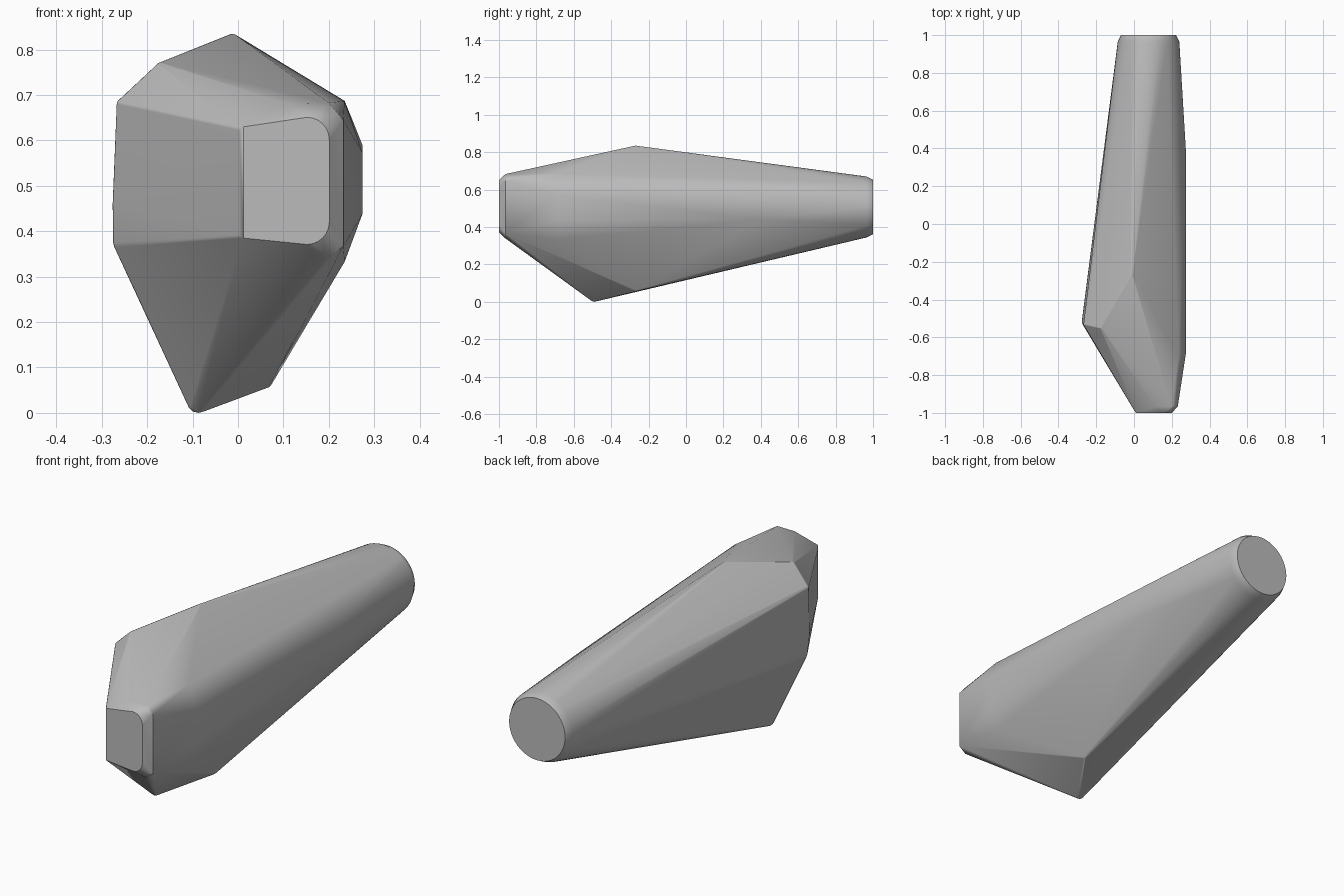
import bpy, bmesh, math
from mathutils import Vector

cube = bpy.data.objects.get("Cube")
if cube:
    bpy.data.objects.remove(cube, do_unlink=True)

grey = bpy.data.materials.new("plain grey")
grey.use_nodes = True
colour = (0.5, 0.5, 0.5, 1)
grey.diffuse_color = colour
grey.node_tree.nodes["Principled BSDF"].inputs["Base Color"].default_value = colour

points = []


def ring(x, y, z, radius, sides=48):
    """Circle facing along y."""
    for i in range(sides):
        a = math.tau * i / sides
        points.append(Vector((x + radius * math.cos(a), y, z + radius * math.sin(a))))


def rounded(x, y, z, radius):
    """Small ball of points that softens one corner of the hull."""
    for j in range(1, 6):
        lat = math.pi * (j / 6 - 0.5)
        for i in range(12):
            a = math.tau * i / 12
            points.append(Vector((x + radius * math.cos(lat) * math.cos(a),
                                  y + radius * math.cos(lat) * math.sin(a),
                                  z + radius * math.sin(lat))))
    points.append(Vector((x, y, z + radius)))
    points.append(Vector((x, y, z - radius)))


# Round tail end with its chamfer
ring(0.077, 1.0, 0.507, 0.146)
ring(0.077, 0.965, 0.507, 0.163)

# Nose plate: square at one side, round corners at the other
for x, z in ((0.012, 0.63), (0.012, 0.385)):
    points.append(Vector((x, -1, z)))
for z, start in ((0.602, 0), (0.42, -90)):
    for k in range(7):
        a = math.radians(start + 15 * k)
        points.append(Vector((0.152 + 0.049 * math.cos(a), -1, z + 0.049 * math.sin(a))))

# Nose chamfer
for p in ((0.003, -0.99, 0.622), (0.003, -0.99, 0.392), (0.11, -0.967, 0.681),
          (0.2, -0.965, 0.683), (0.232, -0.965, 0.645),
          (0.232, -0.965, 0.367), (0.195, -0.967, 0.34)):
    points.append(Vector(p))

# Faceted body corners
for x, y, z, r in ((-0.012, -0.27, 0.824, 0.011), (-0.17, -0.55, 0.762, 0.01),
                   (-0.255, -0.53, 0.68, 0.012), (-0.255, -0.505, 0.375, 0.02),
                   (-0.257, -0.52, 0.46, 0.019), (-0.087, -0.49, 0.025, 0.025),
                   (0.062, -0.27, 0.068, 0.013)):
    rounded(x, y, z, r)
for p in ((0.235, -0.7, 0.687), (0.235, -0.69, 0.333), (0.274, -0.69, 0.573),
          (0.274, -0.69, 0.438), (0.274, 0.4, 0.59), (0.274, 0.4, 0.438)):
    points.append(Vector(p))

# Wrap everything in one convex skin
bm = bmesh.new()
for p in points:
    bm.verts.new(p)
hull = bmesh.ops.convex_hull(bm, input=bm.verts)
spare = {v for v in hull["geom_interior"] + hull["geom_unused"]
         if isinstance(v, bmesh.types.BMVert) and not v.link_faces}
bmesh.ops.delete(bm, geom=list(spare), context='VERTS')
bmesh.ops.dissolve_limit(bm, angle_limit=math.radians(0.5), verts=bm.verts, edges=bm.edges)
bmesh.ops.recalc_face_normals(bm, faces=bm.faces)

mesh = bpy.data.meshes.new("faceted_body")
bm.to_mesh(mesh)
bm.free()
mesh.materials.append(grey)
body = bpy.data.objects.new("faceted_body", mesh)
bpy.context.collection.objects.link(body)
bpy.ops.object.select_all(action='DESELECT')
body.select_set(True)
bpy.context.view_layer.objects.active = body
bpy.ops.object.shade_smooth_by_angle(angle=math.radians(30))

# Keep the broad facets flat under smooth shading
weighted = body.modifiers.new("facet_normals", 'WEIGHTED_NORMAL')
weighted.keep_sharp = True
